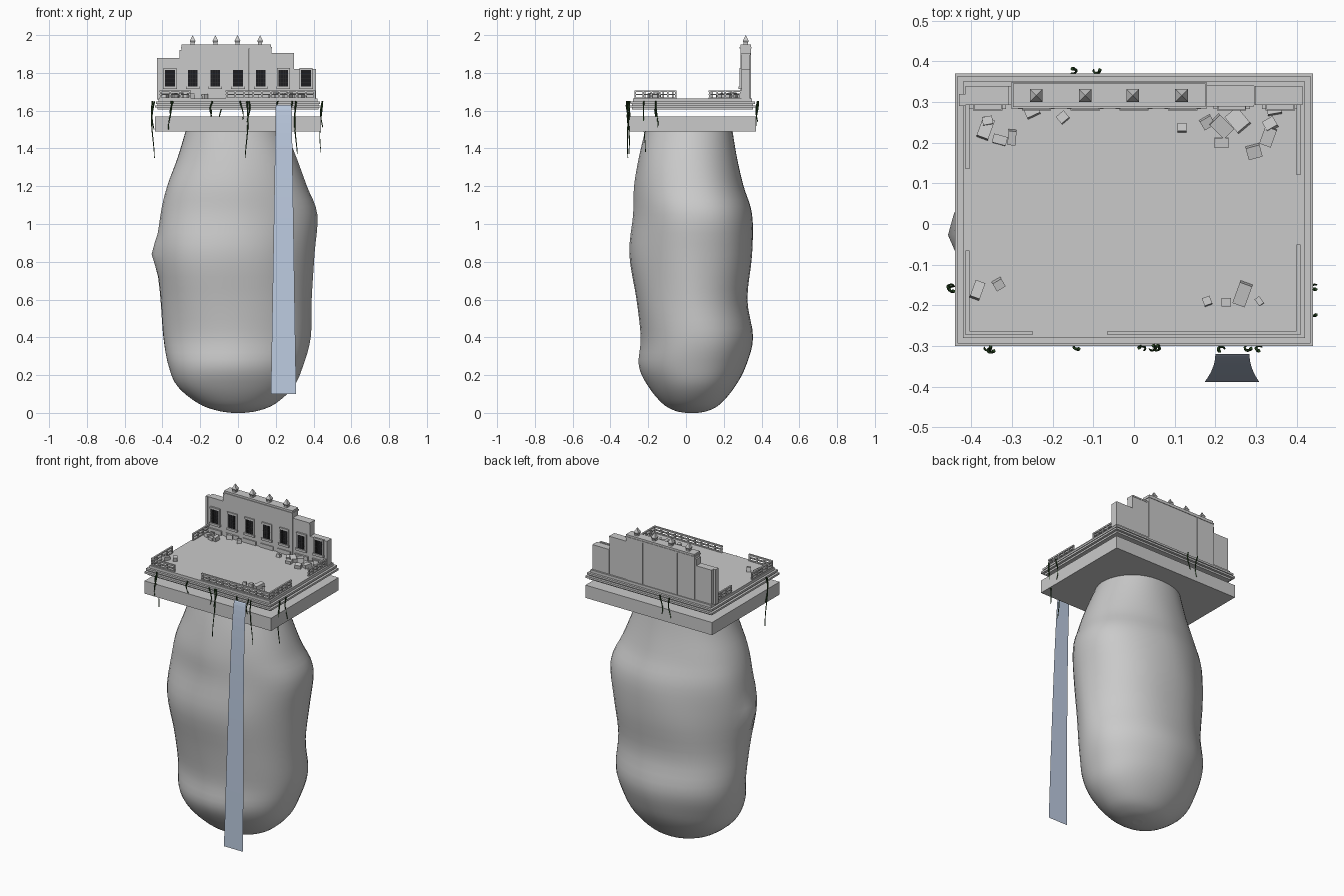
import bpy, bmesh, math, random
from mathutils import Matrix, Vector

if "Cube" in bpy.data.objects:
    bpy.data.objects.remove(bpy.data.objects["Cube"])
random.seed(4)

def mat(name, r, g, b):
    m = bpy.data.materials.new(name)
    m.diffuse_color = (r, g, b, 1)
    m.use_nodes = True
    m.node_tree.nodes["Principled BSDF"].inputs["Base Color"].default_value = m.diffuse_color
    return m

STONE = mat("stone_grey", .59, .59, .59)
DARK = mat("window_dark", .012, .012, .014)
LATTICE = mat("lattice_dark", .03, .03, .03)
WATER = mat("water_blue", .50, .59, .74)
VINE = mat("vine_green", .02, .06, .015)

def finish(name, bm, m):
    bmesh.ops.recalc_face_normals(bm, faces=bm.faces)
    me = bpy.data.meshes.new(name)
    bm.to_mesh(me)
    bm.free()
    me.materials.append(m)
    ob = bpy.data.objects.new(name, me)
    bpy.context.collection.objects.link(ob)
    return ob

def add_box(bm, x0, x1, y0, y1, z0, z1):
    M = Matrix.Translation(((x0 + x1) / 2, (y0 + y1) / 2, (z0 + z1) / 2)) @ \
        Matrix.Diagonal((x1 - x0, y1 - y0, z1 - z0, 1))
    bmesh.ops.create_cube(bm, size=1, matrix=M)

def boxes(name, rows, m):
    bm = bmesh.new()
    for r in rows:
        add_box(bm, *r)
    return finish(name, bm, m)

# floating rock: rings of (z, left, right, front, back)
P = [(0, -.03, .03, 0, .06), (.012, -.11, .11, -.06, .12), (.05, -.21, .20, -.125, .185),
     (.14, -.32, .295, -.20, .26), (.25, -.368, .345, -.25, .318), (.40, -.395, .385, -.24, .355),
     (.60, -.41, .39, -.262, .325), (.84, -.43, .405, -.30, .35), (1.05, -.41, .42, -.28, .35),
     (1.20, -.375, .365, -.275, .305), (1.35, -.32, .31, -.25, .27), (1.50, -.275, .25, -.215, .245)]

def spline(t):
    i = min(int(t), len(P) - 2)
    f = t - i
    a, b, c, d = (P[max(0, min(len(P) - 1, i + k))] for k in (-1, 0, 1, 2))
    return [.5 * (2 * q + (r - p) * f + (2 * p - 5 * q + 4 * r - s) * f * f
            + (3 * q - p - 3 * r + s) * f ** 3) for p, q, r, s in zip(a, b, c, d)]

bm = bmesh.new()
rings, N = [], 48
for k in range((len(P) - 1) * 4 + 1):
    z, l, r, fr, ba = spline(k / 4)
    ring = []
    for j in range(N):
        a = 2 * math.pi * j / N
        c, s = math.cos(a), math.sin(a)
        c, s = (math.copysign(abs(v) ** .9, v) for v in (c, s))
        diag = math.sin(2 * a)
        w = 1 + .02 * min(1, z * 3) * math.sin(7 * z + 2 * a) * abs(diag)
        w += .06 * diag if diag < 0 else .01 * diag
        x = (l + r) / 2 + (r - l) / 2 * c * w
        y = (fr + ba) / 2 + (ba - fr) / 2 * s * w
        x -= .03 * math.exp(-((z - .84) / .07) ** 2 - ((y + .03) / .06) ** 2) * (c < 0)
        ring.append(bm.verts.new((x, y, max(0, z))))
    rings.append(ring)
for A, B in zip(rings, rings[1:]):
    for j in range(N):
        bm.faces.new((A[j], A[(j + 1) % N], B[(j + 1) % N], B[j]))
bm.faces.new(rings[0])
bm.faces.new(rings[-1])
rock = finish("rock", bm, STONE)
for p in rock.data.polygons:
    p.use_smooth = len(p.vertices) == 4

# base slab and the separate stepped terrace above it
boxes("base_slab", [(-.44, .44, -.30, .37, 1.49, 1.57)], STONE)
boxes("terrace", [(-h, h, .035 - h + .105, .035 + h - .105, a, b) for h, a, b in
      ((.425, 1.605, 1.616), (.44, 1.616, 1.628), (.425, 1.628, 1.636),
       (.434, 1.636, 1.648), (.42, 1.648, 1.665))], STONE)

# broken railings: two bars with evenly spaced posts
def railing(name, x0, y0, x1, y1):
    t = .005
    rows = [(x0 - t, x1 + t, y0 - t, y1 + t, a, b) for a, b in
            ((1.699, 1.708), (1.682, 1.688), (1.665, 1.671))]
    n = max(2, round((x1 - x0 + y1 - y0) / .045))
    for i in range(n + 1):
        x, y = x0 + (x1 - x0) * i / n, y0 + (y1 - y0) * i / n
        rows.append((x - .004, x + .004, y - .004, y + .004, 1.66, 1.70))
    boxes(name, rows, STONE)

railing("rail_front_left", -.41, -.268, -.255, -.268)
railing("rail_front_right", -.06, -.268, .405, -.268)
railing("rail_left_front", -.41, -.268, -.41, -.07)
railing("rail_left_back", -.41, .14, -.41, .29)
railing("rail_right_front", .405, -.268, .405, -.055)
railing("rail_right_back", .405, .125, .405, .29)

# ruined facade: wall panels of stepped height
edges = [-.415, -.30, -.18, -.06, .06, .178, .297, .415]
tops = [1.88, 1.93, 1.93, 1.93, 1.93, 1.905, 1.82]
rows = []
for i, t in enumerate(tops):
    mid = t == 1.93
    rows.append((edges[i], edges[i + 1] - .001, .289 if mid else .293, .345 if mid else .339, 1.66, t))
rows += [(-.31, -.295, .293, .339, 1.66, 1.92), (-.43, -.415, .29, .32, 1.66, 1.88)]
boxes("facade_wall", rows, STONE)
boxes("cornice", [(-.302, .18, .284, .348, 1.93, 1.938), (-.298, .176, .288, .345, 1.938, 1.95),
                  (.18, .295, .289, .341, 1.896, 1.905)], STONE)

# windows with frames, sills and lattice
frames, panes, bars = [], [], []
for i in range(7):
    x, y = -.36 + .12 * i, .289
    frames += [(x - s - .004, x - s + .004, y - .006, y + .005, 1.722, 1.825) for s in (-.03, .03)]
    frames += [(x - .034, x + .034, y - .007, y + .005, 1.814, 1.826),
               (x - .036, x + .036, y - .01, y + .005, 1.714, 1.728),
               (x - .045, x + .045, y - .006, y + .005, 1.665, 1.69)]
    panes.append((x - .026, x + .026, y - .003, y + .005, 1.726, 1.815))
    bars += [(x + d - .001, x + d + .001, y - .004, y, 1.728, 1.814) for d in (-.013, 0, .013)]
    bars += [(x - .026, x + .026, y - .004, y, z - .001, z + .001) for z in (1.75, 1.771, 1.792)]
boxes("window_frames", frames, STONE)
boxes("window_panes", panes, DARK)
boxes("window_lattice", bars, LATTICE)

# four-sided finials on the cornice
bm = bmesh.new()
for x in (-.24, -.12, -.003, .117):
    add_box(bm, x - .011, x + .011, .305, .327, 1.95, 1.957)
    for r1, r2, z0, z1 in ((.014, .022, 1.957, 1.969), (.022, 0, 1.969, 2.0)):
        bmesh.ops.create_cone(bm, cap_ends=True, segments=4, radius1=r1, radius2=r2, depth=z1 - z0,
                              matrix=Matrix.Translation((x, .316, (z0 + z1) / 2)) @ Matrix.Rotation(math.pi / 4, 4, 'Z'))
finish("finials", bm, STONE)

# fallen blocks: x, y, width, depth, turn
RUBBLE = [(-.365, .235, .03, .05, -20), (-.36, .253, .025, .02, 10), (-.33, .207, .035, .022, -15),
          (-.30, .213, .02, .035, -5), (-.25, .275, .035, .02, 25), (-.175, .262, .025, .022, 40),
          (.118, .237, .022, .02, 0), (.18, .25, .03, .025, 30), (.215, .24, .035, .05, 45),
          (.255, .255, .04, .05, 40), (.215, .20, .035, .025, 0), (.295, .178, .035, .03, 15),
          (.335, .245, .03, .025, 30), (.33, .215, .03, .045, -20), (.345, .28, .035, .02, 10),
          (-.385, -.163, .025, .042, -20), (-.333, -.148, .025, .022, 30), (.18, -.19, .02, .02, 20),
          (.227, -.192, .023, .02, 0), (.267, -.172, .032, .055, -20), (.308, -.19, .014, .02, 35)]
bm = bmesh.new()
for x, y, w, d, a in RUBBLE:
    h = random.uniform(.016, .03)
    M = Matrix.Translation((x, y, 1.664 + h / 2)) @ Matrix.Rotation(math.radians(a), 4, 'Z') @ \
        Matrix.Rotation(random.uniform(-.25, .25), 4, 'X') @ Matrix.Diagonal((w, d, h, 1))
    bmesh.ops.create_cube(bm, size=1, matrix=M)
finish("rubble", bm, STONE)

# waterfall: a thin single sheet widening as it falls
bm = bmesh.new()
prev = None
for i in range(17):
    t = (i / 16) ** 2
    y, z = -.32 - .068 * math.sqrt(t), 1.63 - 1.53 * t
    cur = [bm.verts.new((.2 - .026 * t, y, z)), bm.verts.new((.284 + .024 * t, y, z))]
    if prev:
        bm.faces.new((prev[0], cur[0], cur[1], prev[1]))
    prev = cur
finish("waterfall", bm, WATER)

# hanging vines: x, y, bottom height
VINES = [(-.45, -.155, 1.35), (-.447, -.16, 1.5), (-.36, -.305, 1.5), (-.352, -.31, 1.57),
         (.02, -.306, 1.55), (.045, -.305, 1.35), (.055, -.305, 1.54), (.215, -.308, 1.58),
         (.28, -.305, 1.55), (.308, -.306, 1.37), (.445, -.155, 1.51), (.441, -.22, 1.38),
         (-.15, .376, 1.52), (-.092, .377, 1.54), (-.14, -.302, 1.57)]
cu = bpy.data.curves.new("vines", 'CURVE')
cu.dimensions = '3D'
cu.bevel_depth = .0042
cu.bevel_resolution = 0
cu.use_fill_caps = True
cu.materials.append(VINE)
for x, y, zb in VINES:
    sp = cu.splines.new('POLY')
    sp.points.add(11)
    ph = random.uniform(0, 6)
    for i, p in enumerate(sp.points):
        t = i / 11
        p.co = (x + .008 * math.sin(ph + 4 * t), y + .006 * math.cos(ph + 4 * t), 1.65 + (zb - 1.65) * t, 1)
        p.radius = 1.1 - .6 * t
ob = bpy.data.objects.new("vines", cu)
bpy.context.collection.objects.link(ob)
